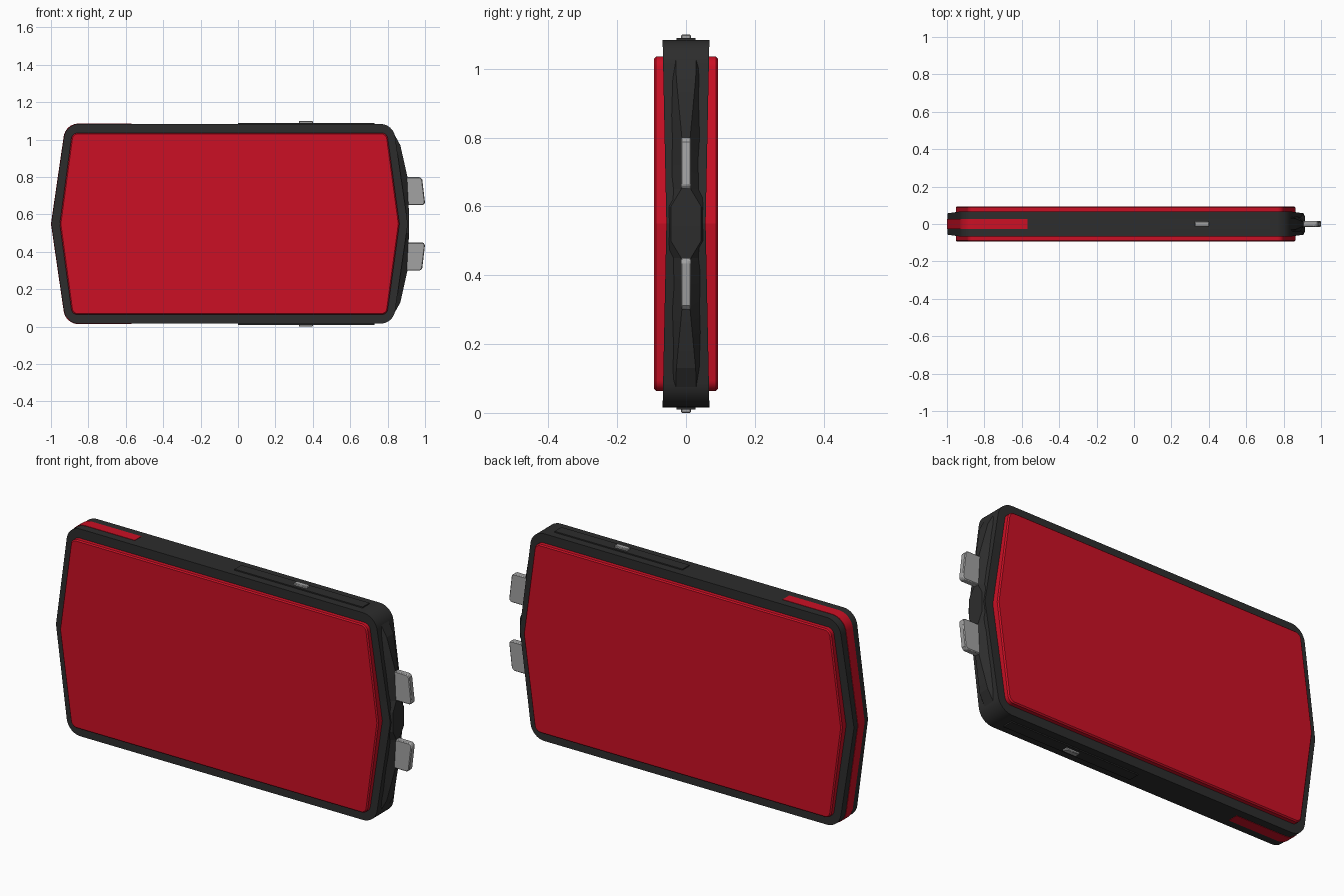
import bpy, bmesh, math
from mathutils import Vector

cube = bpy.data.objects.get("Cube")
if cube:
    bpy.data.objects.remove(cube)

MID_X, MID_Z = -0.045, 0.55


def material(name, rgb):
    m = bpy.data.materials.new(name)
    m.use_nodes = True
    m.diffuse_color = (*rgb, 1)
    m.node_tree.nodes["Principled BSDF"].inputs["Base Color"].default_value = (*rgb, 1)
    return m


RED = material("red", (0.6, 0.005, 0.018))
BLACK = material("charcoal", (0.026, 0.026, 0.026))
GREY = material("grey", (0.36, 0.36, 0.36))


def finish(name, bm, mat, bevel=0):
    bmesh.ops.recalc_face_normals(bm, faces=bm.faces)
    mesh = bpy.data.meshes.new(name)
    bm.to_mesh(mesh)
    bm.free()
    mesh.materials.append(mat)
    obj = bpy.data.objects.new(name, mesh)
    bpy.context.collection.objects.link(obj)
    if bevel:
        mod = obj.modifiers.new("edge", "BEVEL")
        mod.width, mod.segments = bevel, 1
        mod.limit_method, mod.angle_limit = "ANGLE", math.radians(40)
    bpy.ops.object.select_all(action="DESELECT")
    obj.select_set(True)
    bpy.context.view_layer.objects.active = obj
    bpy.ops.object.shade_smooth_by_angle(angle=math.radians(13))
    return obj


def prism(name, points, low, high, mat, bevel=0):
    """Extrude an x-z outline between two y positions."""
    bm = bmesh.new()
    a, b = ([bm.verts.new((x, y, z)) for x, z in points] for y in (low, high))
    bm.faces.new(a)
    bm.faces.new(b)
    for i in range(len(a)):
        j = (i + 1) % len(a)
        bm.faces.new((a[i], a[j], b[j], b[i]))
    return finish(name, bm, mat, bevel)


def outline(tip, corner, half_height, radius, steps=8):
    """Six-sided outline with pointed ends and four rounded corners."""
    c = Vector((corner, half_height))
    to_tip = (Vector((tip, 0)) - c).normalized()
    to_top = Vector((-1, 0))
    half = to_tip.angle(to_top) / 2
    centre = c + (to_tip + to_top).normalized() * radius / math.sin(half)
    sweep = math.pi - 2 * half
    arc = [centre + radius * Vector((math.sin(sweep * (1 - i / steps)),
                                     math.cos(sweep * (1 - i / steps))))
           for i in range(steps + 1)]
    top = [(p.x, p.y) for p in arc] + [(-p.x, p.y) for p in reversed(arc)]
    ring = [(tip, 0)] + top + [(-tip, 0)] + [(x, -z) for x, z in reversed(top)]
    return [(x + MID_X, z + MID_Z) for x, z in ring]


# Body: thins towards the pointed ends, so each face is two planes
HALF_H = 0.534
ring = outline(0.953, 0.875, HALF_H, 0.08)
bm = bmesh.new()
sides = []
for s in (-1, 1):
    verts = [bm.verts.new((x, s * (0.057 + 0.011 * abs(z - MID_Z) / HALF_H), z))
             for x, z in ring]
    n = len(verts) // 2
    bm.faces.new(verts[:n + 1])
    bm.faces.new(verts[n:] + verts[:1])
    sides.append(verts)
front, back = sides
for i in range(len(ring)):
    j = (i + 1) % len(ring)
    bm.faces.new((front[i], front[j], back[j], back[i]))
finish("body_frame", bm, BLACK)

# Large red covers on both faces
cover = outline(0.908, 0.842, 0.486, 0.035)
prism("front_cover", cover, -0.093, -0.04, RED, 0.006)
prism("back_cover", cover, 0.04, 0.093, RED, 0.006)

# Red band wrapped around the left-hand end
END = -0.57


def end_path(grow):
    pts = [p for p in outline(0.953 + grow, 0.875 + grow, HALF_H + grow, 0.08) if p[0] < END]
    h = HALF_H + grow
    return [(END, MID_Z + h)] + pts + [(END, MID_Z - h)]


prism("end_band", end_path(0.002) + end_path(-0.012)[::-1], -0.027, 0.027, RED)

# Faceted ridge on the connector end: height, x, crest and base half widths
half_ridge = [(0, 0.915, 0.044, 0.054), (0.05, 0.915, 0.044, 0.054),
              (0.1, 0.912, 0.014, 0.052), (0.25, 0.906, 0.012, 0.05),
              (0.42, 0.868, 0.028, 0.045), (0.48, 0.835, 0.03, 0.04)]
ridge = [(-h, *r) for h, *r in reversed(half_ridge[1:])] + half_ridge
bm = bmesh.new()
rows = []
for h, x, crest, base in ridge:
    root = 0.895 - 0.147 * abs(h)
    rows.append([bm.verts.new((px, y, MID_Z + h)) for px, y in
                 ((root, -base), (x, -crest), (x, crest), (root, base))])
for r, q in zip(rows, rows[1:]):
    for i in range(4):
        j = (i + 1) % 4
        bm.faces.new((r[i], r[j], q[j], q[i]))
bm.faces.new(rows[0])
bm.faces.new(rows[-1])
finish("connector_ridge", bm, BLACK)

# Parts repeated at the top and bottom
for side, s in (("upper", 1), ("lower", -1)):
    def mirrored(points):
        return [(x, MID_Z + s * h) for x, h in points]

    # Plug with an edge parallel to the sloping end
    prism(side + "_plug", mirrored([(0.86, 0.1), (0.99, 0.1), (1.0, 0.112),
                                    (0.985, 0.238), (0.973, 0.25), (0.86, 0.25)]),
          -0.015, 0.015, GREY, 0.004)
    # Thin raised strip with its small button
    prism(side + "_strip", mirrored([(0, 0.52), (0, 0.54), (0.73, 0.54), (0.73, 0.52)]),
          -0.028, 0.028, BLACK)
    prism(side + "_button", mirrored([(0.325, 0.52), (0.325, 0.55), (0.4, 0.55), (0.4, 0.52)]),
          -0.014, 0.014, GREY, 0.003)
